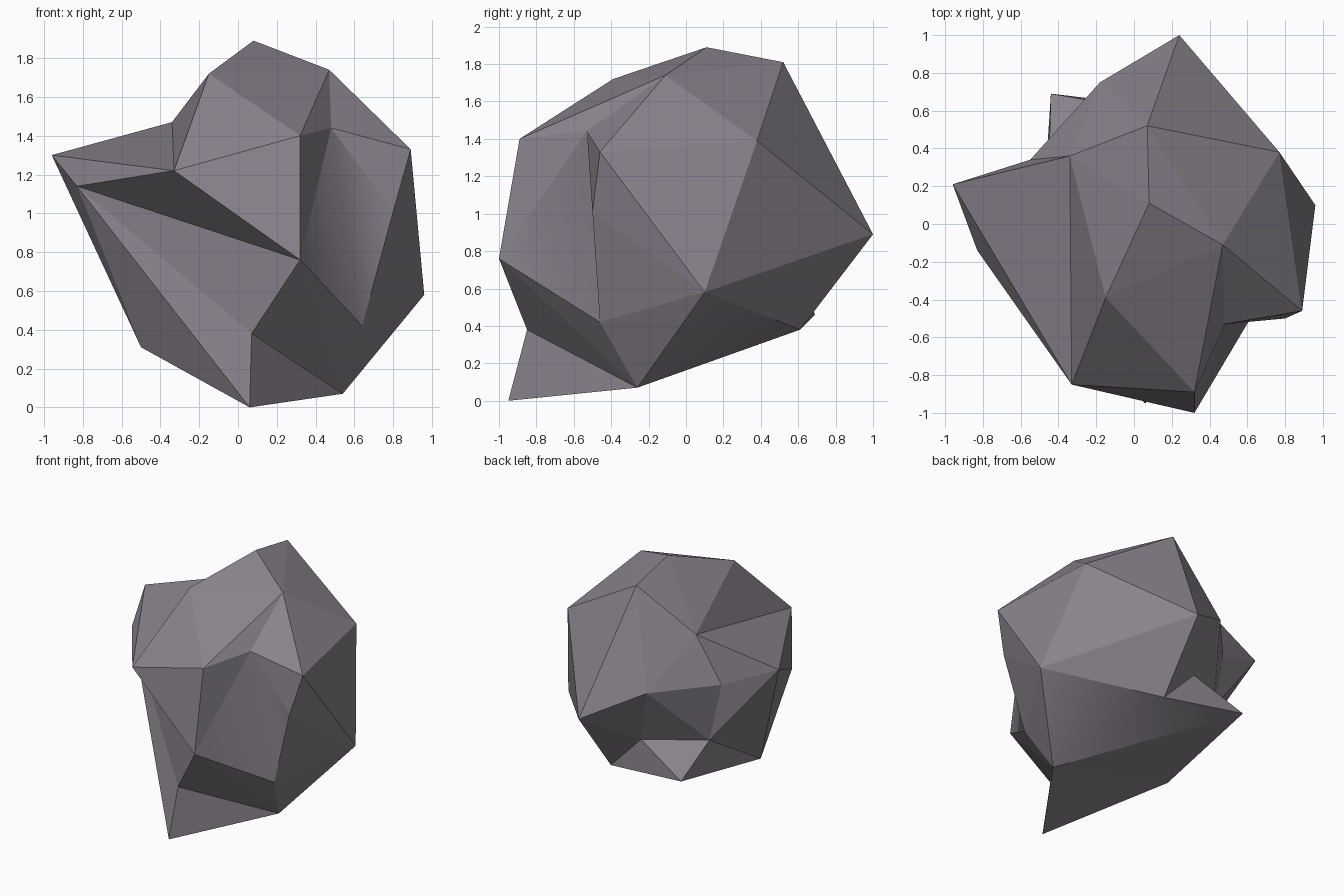
import bpy
import bmesh

if "Cube" in bpy.data.objects:
    bpy.data.objects.remove(bpy.data.objects["Cube"], do_unlink=True)

# Stone colour
stone = bpy.data.materials.new("purple grey stone")
colour = (0.25, 0.225, 0.26, 1)
stone.diffuse_color = colour
stone.use_nodes = True
shader = stone.node_tree.nodes["Principled BSDF"]
shader.inputs["Base Color"].default_value = colour
shader.inputs["Roughness"].default_value = 0.9

bm = bmesh.new()
corners = {}


def corner(name, x, y, z):
    corners[name] = bm.verts.new((x, y, z))


def fan(hub, rim, closed=False):
    """Triangles from one hub corner to a chain of rim corners."""
    names = rim.split()
    ends = names[1:] + names[:1] if closed else names[1:]
    for start, end in zip(names, ends):
        bm.faces.new([corners[n] for n in (hub, start, end)])


# Crown
corner("peak", 0.08, 0.11, 1.89)
corner("crown_front", -0.15, -0.39, 1.72)
corner("crown_left", 0.47, -0.11, 1.74)
corner("crown_back", 0.07, 0.52, 1.81)

# Shoulders
corner("saddle", -0.34, 0.36, 1.47)
corner("brow_right", -0.33, -0.85, 1.22)
corner("brow_left", 0.32, -0.89, 1.40)
corner("notch", 0.48, -0.53, 1.44)
corner("shoulder_left", 0.89, -0.46, 1.33)
corner("shoulder_back", 0.77, 0.38, 1.39)
corner("horn_upper", -0.96, 0.21, 1.30)
corner("horn_lower", -0.83, -0.14, 1.14)
corner("ledge_right", -0.55, 0.34, 1.12)
corner("ledge_back", -0.18, 0.75, 1.11)

# Waist
corner("chin", 0.32, -1.0, 0.76)
corner("rib", 0.80, -0.50, 1.01)
corner("hip_left", 0.96, 0.10, 0.58)
corner("tail", 0.24, 1.0, 0.89)
corner("hollow_back", -0.04, 0.62, 0.66)
corner("hollow_right", -0.45, 0.35, 0.66)

# Base
corner("dish", 0.64, -0.46, 0.42)
corner("throat", 0.07, -0.85, 0.38)
corner("keel", 0.54, -0.26, 0.07)
corner("toe", 0.06, -0.95, 0.0)
corner("heel_right", -0.50, -0.22, 0.31)
corner("heel_back", -0.44, 0.69, 0.46)
corner("heel_left", 0.23, 0.61, 0.38)

# Facets, as complete fans and then the strips between them
fan("peak", "crown_front crown_left crown_back saddle", True)
fan("brow_right", "crown_front brow_left chin horn_lower horn_upper saddle", True)
fan("shoulder_left", "crown_left shoulder_back hip_left rib notch", True)
fan("ledge_back", "saddle crown_back tail hollow_back hollow_right ledge_right", True)
fan("keel", "dish hip_left heel_left heel_back heel_right toe throat chin", True)
fan("notch", "crown_left brow_left chin dish rib")
fan("horn_lower", "chin throat toe heel_right horn_upper")
fan("tail", "hollow_back heel_left hip_left shoulder_back crown_back")
fan("hollow_right", "ledge_right horn_upper heel_right heel_back hollow_back")
fan("crown_left", "crown_front brow_left")
fan("crown_left", "crown_back shoulder_back")
fan("rib", "hip_left dish")
fan("saddle", "horn_upper ledge_right")
fan("heel_back", "heel_left hollow_back")

bmesh.ops.recalc_face_normals(bm, faces=bm.faces[:])

# Softly curved dish and underside; everything else is faceted
for pair in (("notch", "dish"), ("keel", "heel_left")):
    for face in bm.faces:
        if all(corners[n] in face.verts for n in pair):
            face.smooth = True

mesh = bpy.data.meshes.new("rock")
bm.to_mesh(mesh)
bm.free()
mesh.materials.append(stone)
rock = bpy.data.objects.new("rock", mesh)
bpy.context.collection.objects.link(rock)
